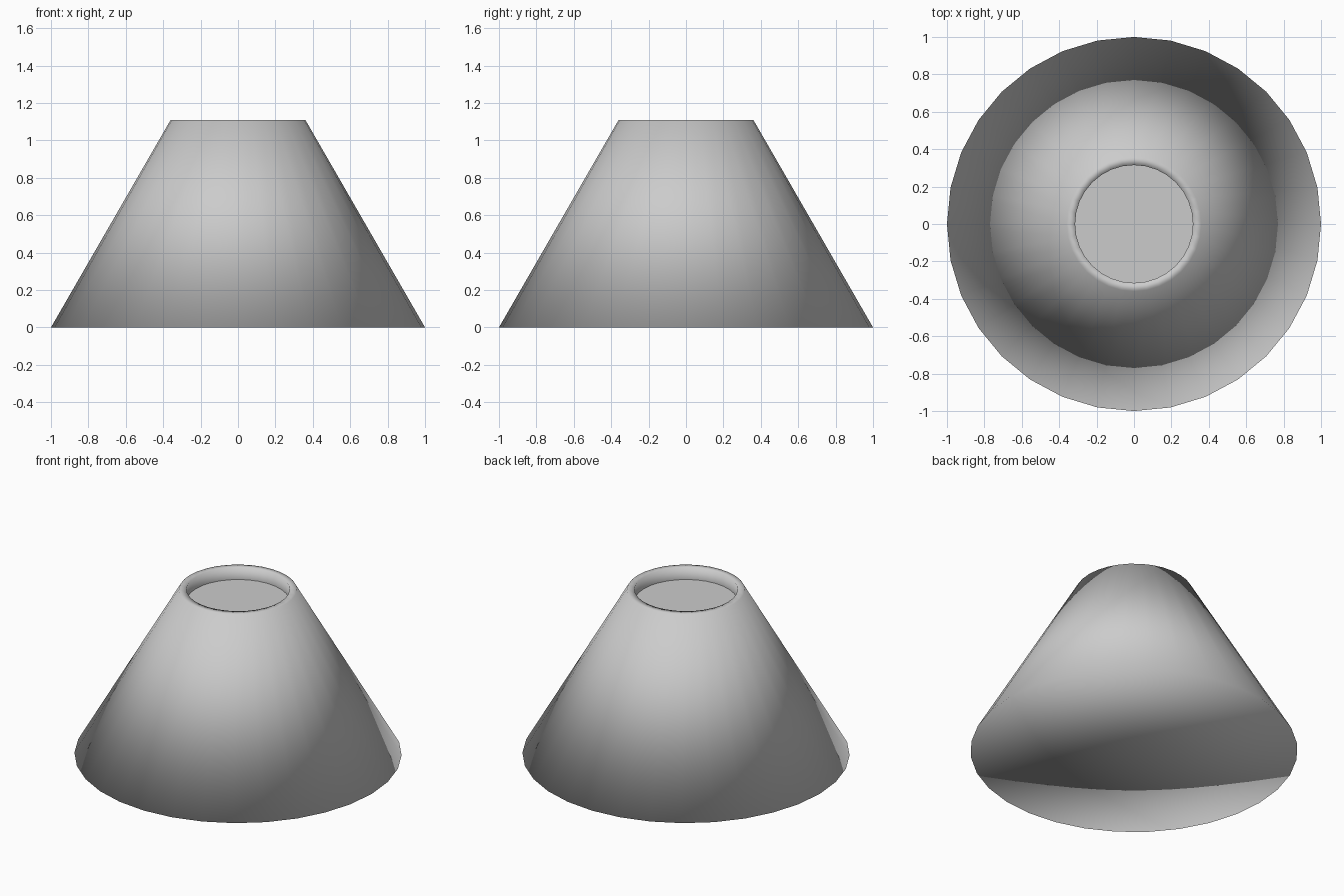
import bpy
import bmesh
import math

if "Cube" in bpy.data.objects:
    bpy.data.objects.remove(bpy.data.objects["Cube"])

SIDES = 32


def ring(bm, radius, z):
    return [bm.verts.new((radius * math.cos(math.tau * i / SIDES),
                          radius * math.sin(math.tau * i / SIDES), z))
            for i in range(SIDES)]


def add_object(name, bm, smooth):
    bmesh.ops.recalc_face_normals(bm, faces=bm.faces)
    for face in bm.faces:
        face.smooth = smooth
    mesh = bpy.data.meshes.new(name)
    bm.to_mesh(mesh)
    bm.free()
    obj = bpy.data.objects.new(name, mesh)
    bpy.context.collection.objects.link(obj)
    return obj


# Tapered body: closed base, sloping wall, thin lip and short inner wall,
# smooth shaded throughout so the normals flow around the rims
bm = bmesh.new()
profile = [(1.0, 0.0), (0.36, 1.11), (0.315, 1.11), (0.315, 1.03)]
rings = [ring(bm, r, z) for r, z in profile]
for low, high in zip(rings, rings[1:]):
    for i in range(SIDES):
        j = (i + 1) % SIDES
        bm.faces.new((low[i], low[j], high[j], high[i]))
base_center = bm.verts.new((0, 0, 0))
for i in range(SIDES):
    bm.faces.new((base_center, rings[0][(i + 1) % SIDES], rings[0][i]))
add_object("tapered_body", bm, True)

# Flat disc set just below the lip
bm = bmesh.new()
bmesh.ops.create_circle(bm, cap_ends=True, segments=SIDES, radius=0.315)
bmesh.ops.translate(bm, verts=bm.verts, vec=(0, 0, 1.03))
disc = add_object("recessed_disc", bm, False)
if disc.data.polygons[0].normal.z < 0:
    disc.data.flip_normals()
